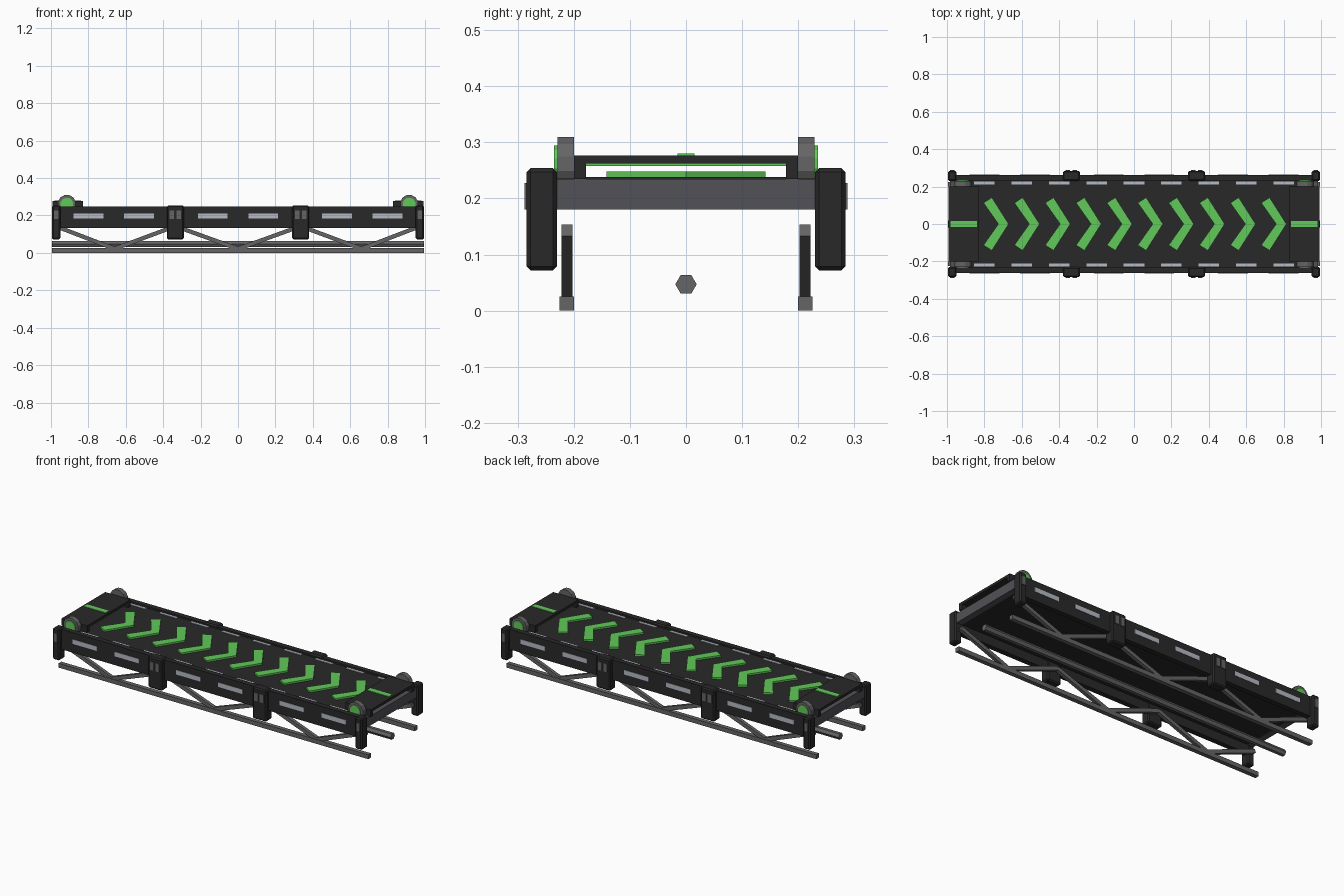
import bpy, bmesh, math
from mathutils import Vector

if "Cube" in bpy.data.objects:
    bpy.data.objects.remove(bpy.data.objects["Cube"])


def material(name, rgb):
    m = bpy.data.materials.new(name)
    m.diffuse_color = (*rgb, 1)
    m.use_nodes = True
    m.node_tree.nodes["Principled BSDF"].inputs["Base Color"].default_value = m.diffuse_color
    return m


BLACK = material("black_paint", (0.022, 0.022, 0.023))
STEEL = material("grey_steel", (0.13, 0.13, 0.13))
FRAME = material("dark_grey_steel", (0.085, 0.085, 0.095))
GREEN = material("green_marking", (0.12, 0.58, 0.10))
SILVER = material("pale_silver", (0.46, 0.49, 0.55))


def finish(name, bm, mat, bevel=0):
    bmesh.ops.recalc_face_normals(bm, faces=bm.faces)
    me = bpy.data.meshes.new(name)
    bm.to_mesh(me)
    bm.free()
    me.materials.append(mat)
    ob = bpy.data.objects.new(name, me)
    bpy.context.collection.objects.link(ob)
    if bevel:
        mod = ob.modifiers.new("chamfer", 'BEVEL')
        mod.width = bevel
        mod.segments = 1
    return ob


def box(name, mat, x, y, z, bevel=0):
    """Box from (min, max) pairs."""
    bm = bmesh.new()
    bmesh.ops.create_cube(bm, size=1)
    for v in bm.verts:
        v.co = [(a + b) / 2 + c * (b - a) for c, (a, b) in zip(v.co, (x, y, z))]
    return finish(name, bm, mat, bevel)


def side(s, a, b):
    return tuple(sorted((s * a, s * b)))


def prism(name, mat, pts, offset):
    """Extrude a closed outline of 3D points by an offset."""
    bm = bmesh.new()
    f = bm.faces.new([bm.verts.new(p) for p in pts])
    new = bmesh.ops.extrude_face_region(bm, geom=[f])["geom"]
    bmesh.ops.translate(bm, vec=offset,
                        verts=[g for g in new if isinstance(g, bmesh.types.BMVert)])
    return finish(name, bm, mat)


def disc(name, mat, x, z, r, y0, y1, n=12):
    pts = [(x + r * math.sin(2 * math.pi * (i + .5) / n), y0,
            z + r * math.cos(2 * math.pi * (i + .5) / n)) for i in range(n)]
    return prism(name, mat, pts, (0, y1 - y0, 0))


# Belt bed and its arrows
box("belt_bed", BLACK, (-.955, .955), (-.232, .232), (.183, .238))
for i in range(10):
    ax = -.67 + i * .165
    outline = [(0, 0), (-.09, .142), (-.135, .113), (-.055, 0),
               (-.135, -.113), (-.09, -.142)]
    prism("belt_arrow", GREEN, [(ax + px, py, .238) for px, py in outline], (0, 0, .010))

# End beams and raised end covers
for s in (-1, 1):
    box("end_beam", FRAME, side(s, .95, .985), (-.232, .232), (.18, .235))
    box("end_cover", BLACK, side(s, .83, .993), (-.2, .2), (.262, .277))
    box("cover_marking", GREEN, side(s, .84, .98), (-.015, .015), (.277, .280))
    box("cover_underside_strip", GREEN, side(s, .832, .85), (-.178, .178), (.258, .262))
    for t in (-1, 1):
        box("cover_leg", BLACK, side(s, .83, .993), side(t, .178, .2), (.235, .262))

for t in (-1, 1):
    # Side rail with pale windows
    box("side_rail", BLACK, (-.97, .97), side(t, .232, .262), (.132, .248))
    for c in (-.80, -.53, -.135, .135, .53, .80):
        box("rail_window", SILVER, (c - .08, c + .08), side(t, .262, .264), (.184, .210))
    # Pale dashes between belt and rail
    for i in range(9):
        c = (i - 4) * .2
        box("edge_dash", SILVER, (c - .055, c + .055), side(t, .212, .228), (.238, .241))

    # Posts with small clips
    for c, w in ((-.972, .022), (-.335, .045), (.335, .045), (.972, .022)):
        box("post", BLACK, (c - w, c + w), side(t, .23, .284), (.072, .254), .007)
        for k in ((c,) if w < .03 else (c - .018, c + .018)):
            box("post_clip", STEEL, (k - .012, k + .012), side(t, .28, .288), (.18, .228))

    # Corner wheels with green faces
    for s in (-1, 1):
        disc("corner_wheel", STEEL, s * .915, .262, .049, t * .2, t * .229)
        disc("wheel_face", GREEN, s * .915, .262, .034, t * .229, t * .235)

    # Lower truss: chord and zigzag braces
    box("truss_chord", STEEL, (-.995, .995), side(t, .2, .225), (0, .025))
    nodes = [(-.975, .143), (-.66, .022), (-.335, .143), (0, .022),
             (.335, .143), (.66, .022), (.975, .143)]
    for (x0, z0), (x1, z1) in zip(nodes, nodes[1:]):
        d = Vector((x1 - x0, 0, z1 - z0)).normalized()
        n = Vector((-d.z, 0, d.x)) * .011
        a, b = Vector((x0, t * .202, z0)), Vector((x1, t * .202, z1))
        prism("truss_brace", STEEL, [a - n, b - n, b + n, a + n], (0, t * .02, 0))

# Central hexagonal pipe
pipe = [(-.995, .019 * math.cos(i * math.pi / 3), .047 + .019 * math.sin(i * math.pi / 3))
        for i in range(6)]
prism("centre_pipe", STEEL, pipe, (1.99, 0, 0))
